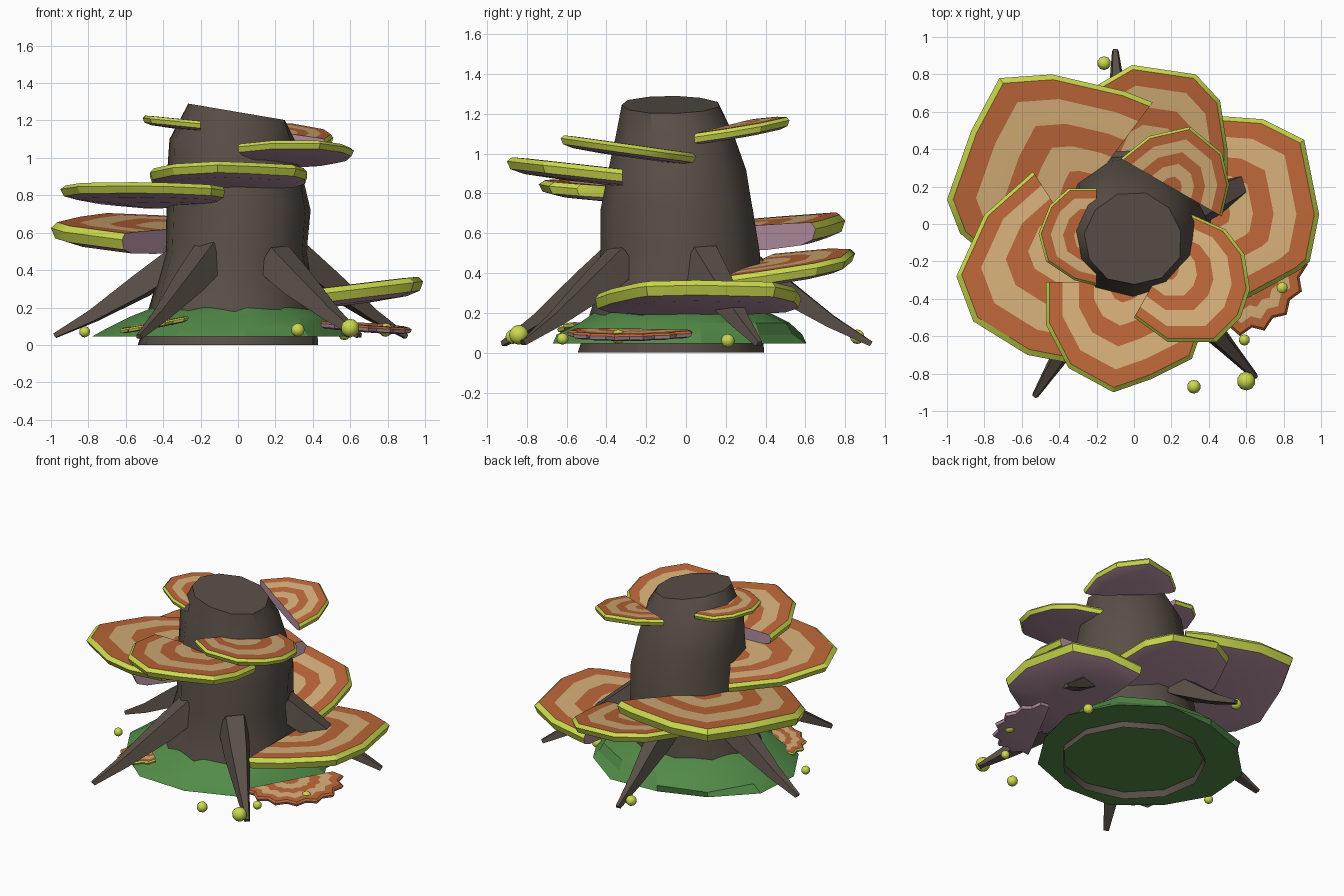
import bpy, bmesh, math, random
from mathutils import Vector

random.seed(4)
cube = bpy.data.objects.get("Cube")
if cube:
    bpy.data.objects.remove(cube, do_unlink=True)


def material(name, color):
    m = bpy.data.materials.new(name)
    m.use_nodes = True
    rgba = (*color, 1)
    m.diffuse_color = rgba
    m.node_tree.nodes["Principled BSDF"].inputs["Base Color"].default_value = rgba
    return m


BARK = material("bark brown", (.1, .078, .063))
MOSS = material("moss green", (.085, .26, .065))
LIME = material("lime", (.6, .7, .075))
ORANGE = material("burnt orange", (.51, .135, .04))
TAN = material("tan", (.68, .43, .19))
MAUVE = material("mauve", (.46, .28, .36))


def finish(name, bm, mats, angle):
    """Turn a bmesh into an object, smooth below the given edge angle."""
    bmesh.ops.recalc_face_normals(bm, faces=bm.faces)
    mesh = bpy.data.meshes.new(name)
    bm.to_mesh(mesh)
    bm.free()
    for m in mats:
        mesh.materials.append(m)
    mesh.shade_smooth()
    mesh.set_sharp_from_angle(angle=math.radians(angle))
    obj = bpy.data.objects.new(name, mesh)
    bpy.context.collection.objects.link(obj)
    return obj


def bridge(bm, a, b, closed=True, index=0):
    """Quads between two rings of vertices."""
    n = len(a)
    for i in range(n if closed else n - 1):
        j = (i + 1) % n
        f = bm.faces.new((a[i], a[j], b[j], b[i]))
        f.material_index = index


def loft(name, rings, mat, cap_start, cap_end, angle):
    bm = bmesh.new()
    loops = [[bm.verts.new(p) for p in ring] for ring in rings]
    for a, b in zip(loops, loops[1:]):
        bridge(bm, a, b)
    if cap_start:
        bm.faces.new(loops[0])
    if cap_end:
        bm.faces.new(loops[-1])
    return finish(name, bm, [mat], angle)


def oval(z, x0, x1, y0, y1, sides, jitter=0.0, slant=0.0):
    """Level ring filling an x and y range, optionally uneven and slanted in x."""
    ring = []
    for i in range(sides):
        a = math.tau * (i + .3) / sides
        k = 1 + random.uniform(-jitter, jitter)
        x = (x0 + x1) / 2 + (x1 - x0) / 2 * k * math.cos(a)
        y = (y0 + y1) / 2 + (y1 - y0) / 2 * k * math.sin(a)
        ring.append((x, y, z + slant * x))
    return ring


# Trunk: open at the foot, cut at a slant on top
trunk_levels = [
    (0, -.54, .44, -.54, .41), (.25, -.46, .42, -.47, .39),
    (.5, -.39, .37, -.43, .38), (.72, -.38, .39, -.43, .35),
    (.92, -.38, .35, -.39, .31), (1.1, -.37, .31, -.35, .25),
]
trunk_rings = [oval(*level, 11, .015) for level in trunk_levels]
trunk_rings.append(oval(1.245, -.27, .26, -.33, .17, 11, .03, -.17))
loft("trunk", trunk_rings, BARK, False, True, 35)

# Mossy mound around the foot
loft("moss_mound", [
    oval(.045, -.77, .62, -.67, .62, 12, .05),
    oval(.09, -.74, .6, -.64, .6, 12, .05),
    oval(.15, -.6, .53, -.56, .54, 12, .04),
    oval(.2, -.46, .42, -.48, .42, 12, .03),
    oval(.225, -.34, .34, -.36, .34, 12),
], MOSS, True, True, 20)


# Roots: tapering four-sided spurs from trunk to ground
def root(name, top, tip):
    top, tip = Vector(top), Vector(tip)
    along = (tip - top).normalized()
    side = along.cross(Vector((0, 0, 1))).normalized()
    up = side.cross(along)
    rings = []
    for t, w, sag in ((0, .1, 0), (.3, .085, -.01), (.7, .045, -.015), (1, .018, 0)):
        c = top.lerp(tip, t) + up * sag
        rings.append([c + side * w * .6 + up * w * .6, c - side * w * .6 + up * w * .7,
                      c - side * w - up * w * .7, c + side * w - up * w * .8])
    loft(name, rings, BARK, True, True, 10)


root("right_root", (-.33, .02, .45), (-.98, .11, .05))
root("front_right_root", (-.16, -.33, .49), (-.53, -.92, .045))
root("front_left_root", (.2, -.33, .47), (.65, -.82, .05))
root("left_root", (.32, .08, .48), (.9, .37, .045))
root("back_root", (-.07, .28, .47), (-.1, .93, .045))


# Bracket fungus: banded on top, bevelled rim, mauve underside.
# The outline runs round the free edge; its two ends lie against the trunk.
def shelf(name, outline, z, tilt, thick=1.0, rim=0, crown=0):
    bm = bmesh.new()
    points = [Vector((x, y, 0)) for x, y in outline]
    mid = (points[0] + points[-1]) / 2
    half_width = (points[0] - points[-1]).length / 2
    arc = [p - mid for p in points]

    def place(p, dz):
        lift = z + tilt[0] * p.x + tilt[1] * p.y + dz * half_width * thick
        return bm.verts.new(mid + p + Vector((0, 0, lift)))

    # Scale about the middle, height offset, material of the band leading inward
    top_bands = [(1, -.03, crown), (.955, .025, 1), (.79, .03, 2), (.58, .03, 1),
                 (.39, .03, 2), (.18, .03, 1)]
    under_bands = [(1, -.03, rim), (.97, -.12, 3), (.85, -.16, 3), (.5, -.18, 3)]
    outer = [place(p, -.03) for p in arc]
    for bands in (top_bands, under_bands):
        previous = outer
        for (_, _, index), (scale, dz, _) in zip(bands, bands[1:]):
            ring = [place(p * scale, dz) for p in arc]
            bridge(bm, previous, ring, False, index)
            previous = ring
        center = place(Vector((0, 0, 0)), bands[-1][1])
        for v, w in zip(previous, previous[1:]):
            bm.faces.new((v, w, center)).material_index = bands[-1][2]
    # Close the cut side against the trunk
    cut = [e for e in bm.edges if e.is_boundary]
    for f in bmesh.ops.holes_fill(bm, edges=cut, sides=0)["faces"]:
        f.material_index = 3
    finish(name, bm, [LIME, ORANGE, TAN, MAUVE], 30)


shelf("top_right_shelf", [(-.2, .19), (-.35, .19), (-.45, .1), (-.51, -.05),
      (-.47, -.2), (-.32, -.3), (-.2, -.33)], 1.19, (-.1, 0))
shelf("top_back_shelf", [(-.07, .35), (.08, .47), (.3, .52), (.47, .38),
      (.51, .21), (.47, .04)], 1.13, (-.05, .16))
shelf("upper_left_shelf", [(.31, .05), (.49, -.03), (.59, -.16), (.62, -.35),
      (.57, -.5), (.44, -.63), (.18, -.63), (0, -.5)], 1.03, (0, -.14))
shelf("upper_front_shelf", [(-.47, -.31), (-.47, -.54), (-.35, -.77), (-.11, -.9),
      (.09, -.83), (.31, -.72), (.37, -.55), (.37, -.32)], .91, (0, -.11))
shelf("middle_right_shelf", [(-.54, .28), (-.8, .05), (-.95, -.28), (-.86, -.52),
      (-.57, -.7), (-.36, -.74), (-.14, -.69), (-.07, -.55), (-.1, -.4)],
      .81, (-.03, -.07))
shelf("middle_back_shelf", [(.1, .65), (-.05, .71), (-.44, .8), (-.72, .78),
      (-.87, .5), (-1, .13), (-.93, -.05), (-.62, -.31)], .61, (-.05, .1))
shelf("lower_back_shelf", [(-.33, .45), (-.2, .74), (-.01, .85), (.33, .8),
      (.46, .66), (.5, .4), (.5, .2)], .43, (-.1, .14))
shelf("lower_left_shelf", [(.42, .58), (.69, .56), (.91, .45), (.99, .05),
      (.94, -.2), (.88, -.25), (.62, -.39), (.4, -.46)], .285, (.12, 0))


# Small ragged fungi at ground level
def ragged_fan(x, y, facing, half_width, depth, segments):
    points = []
    for i in range(segments + 1):
        t = math.pi * i / segments
        k = 1 + (.06 if i % 2 else -.06)
        u, v = half_width * math.cos(t) * k, depth * math.sin(t) * k
        a = math.radians(facing)
        points.append((x + v * math.cos(a) - u * math.sin(a),
                       y + v * math.sin(a) + u * math.cos(a)))
    return points


shelf("ground_left_shelf", ragged_fan(.61, -.25, -28, .34, .29, 15),
      .115, (-.09, .03), .6, 3, 1)
shelf("ground_front_shelf", ragged_fan(-.41, -.42, 225, .22, .21, 13),
      .125, (.2, .03), .7)

# Loose round spores
for i, (x, y, z, r) in enumerate([
        (.6, -.84, .09, .05), (.32, -.87, .08, .037), (.59, -.62, .07, .03),
        (-.16, .86, .08, .037), (-.82, -.21, .07, .03), (.79, -.34, .08, .037),
        (.57, .21, .06, .035)]):
    bm = bmesh.new()
    bmesh.ops.create_icosphere(bm, subdivisions=2, radius=r)
    ball = finish(f"spore_ball_{i + 1}", bm, [LIME], 40)
    ball.location = (x, y, z)
